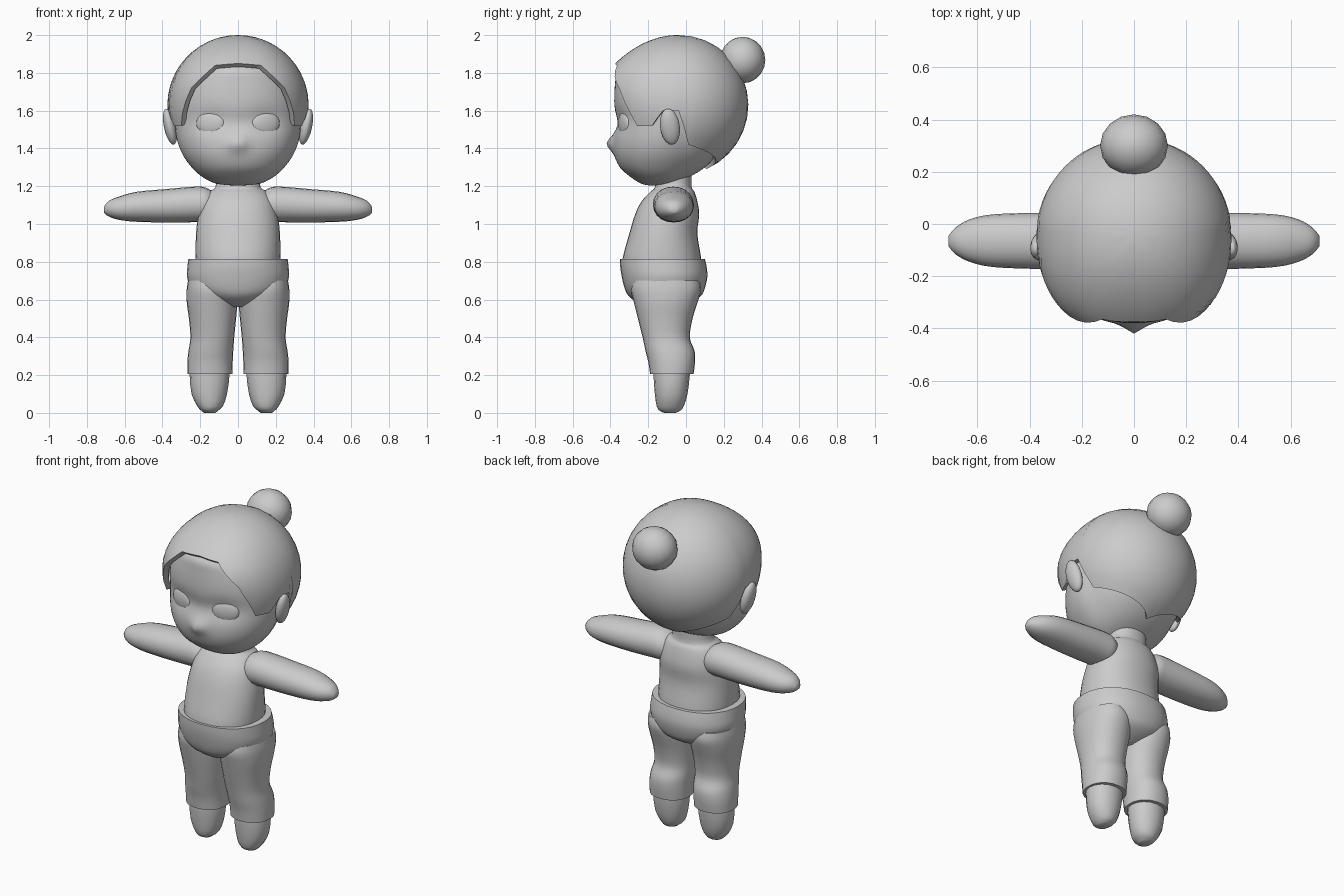
import bpy, bmesh, math
from mathutils import Matrix

if "Cube" in bpy.data.objects:
    bpy.data.objects.remove(bpy.data.objects["Cube"])

grey = bpy.data.materials.new("plain grey")
grey.diffuse_color = (0.6, 0.6, 0.6, 1)
grey.use_nodes = True
grey.node_tree.nodes["Principled BSDF"].inputs["Base Color"].default_value = grey.diffuse_color


def finish(name, bm, angle=50):
    bmesh.ops.recalc_face_normals(bm, faces=bm.faces)
    me = bpy.data.meshes.new(name)
    bm.to_mesh(me)
    bm.free()
    me.materials.append(grey)
    ob = bpy.data.objects.new(name, me)
    bpy.context.collection.objects.link(ob)
    bpy.ops.object.select_all(action='DESELECT')
    ob.select_set(True)
    bpy.context.view_layer.objects.active = ob
    bpy.ops.object.shade_smooth_by_angle(angle=math.radians(angle))
    return ob


def smooth_rows(rows, steps):
    """Catmull-Rom interpolation between cross-section rows."""
    out = []
    for i in range(len(rows) - 1):
        a, b, c, d = (rows[max(i - 1, 0)], rows[i], rows[i + 1],
                      rows[min(i + 2, len(rows) - 1)])
        for k in range(steps):
            t = k / steps
            out.append([0.5 * (2 * q + (r - p) * t + (2 * p - 5 * q + 4 * r - s) * t * t
                               + (3 * q - p - 3 * r + s) * t ** 3)
                        for p, q, r, s in zip(a, b, c, d)])
    return out + [list(rows[-1])]


def loft(name, rows, sides=20, steps=3, power=2.0, place=lambda t, u, v: (u, v, t)):
    """Rows are (along, u min, u max, v min, v max)."""
    bm = bmesh.new()
    rings = []
    for t, u0, u1, v0, v1 in smooth_rows(rows, steps):
        ring = []
        for k in range(sides):
            a = 2 * math.pi * k / sides
            c, s = math.cos(a), math.sin(a)
            u = (u0 + u1) / 2 + (u1 - u0) / 2 * math.copysign(abs(c) ** (2 / power), c)
            v = (v0 + v1) / 2 + (v1 - v0) / 2 * math.copysign(abs(s) ** (2 / power), s)
            ring.append(bm.verts.new(place(t, u, v)))
        rings.append(ring)
    for r, q in zip(rings, rings[1:]):
        for k in range(sides):
            n = (k + 1) % sides
            bm.faces.new((r[k], r[n], q[n], q[k]))
    bm.faces.new(rings[0])
    bm.faces.new(rings[-1])
    return finish(name, bm)


def ball(name, centre, size, turn=(0, 0, 0), sides=20, rings=12):
    bm = bmesh.new()
    bmesh.ops.create_uvsphere(bm, u_segments=sides, v_segments=rings, radius=1)
    m = Matrix.Translation(centre)
    for axis, ang in zip("XYZ", turn):
        m = m @ Matrix.Rotation(math.radians(ang), 4, axis)
    bm.transform(m @ Matrix.Diagonal((*size, 1)))
    return finish(name, bm)


# Head with nose and eye sockets
def face(z, x, y):
    k = min(max((y + 0.12) / 0.14, 0), 1)
    x2 = x * (1 - 0.08 * k * k * (3 - 2 * k))
    if y < -0.15:
        y -= 0.035 * math.exp(-(x / 0.04) ** 2 - ((z - 1.425) / 0.04) ** 2)
        y += 0.02 * math.exp(-((abs(x) - 0.14) / 0.09) ** 2 - ((z - 1.54) / 0.06) ** 2)
        y += 0.012 * math.exp(-(x / 0.06) ** 2 - ((z - 1.53) / 0.05) ** 2)
    return x2, y, z


head = [(1.205, .04, -.20, -.12), (1.215, .12, -.24, -.06), (1.25, .19, -.295, .02),
        (1.30, .245, -.35, .10), (1.37, .295, -.38, .17), (1.45, .325, -.385, .22),
        (1.55, .337, -.375, .25), (1.65, .335, -.38, .25), (1.75, .30, -.375, .20),
        (1.82, .24, -.36, .15), (1.87, .17, -.28, .10), (1.93, .06, -.12, 0)]
loft("head", [(z, -r, r, a, b) for z, r, a, b in head], 64, 4, 2.2, face)

# Hair cap: each column runs from the crown down to a hairline height
HAIRLINE = [(0, 1.85), (20, 1.84), (40, 1.72), (55, 1.52), (70, 1.52),
            (80, 1.60), (90, 1.60), (100, 1.42), (180, 1.29)]


def hairline(deg):
    for (a, za), (b, zb) in zip(HAIRLINE, HAIRLINE[1:]):
        if deg <= b:
            return za + (zb - za) * (deg - a) / (b - a)


def hair_point(phi, theta, scale):
    r, cz = 0.37 * scale, 1.63
    c, s = math.cos(phi), math.sin(phi)
    p = 2 / 2.3 if c > 0 else 1
    z = cz + r * math.cos(theta)
    x = 1.01 * r * math.sin(theta) * math.copysign(abs(s) ** p, s)
    y = -0.04 - r * math.sin(theta) * math.copysign(abs(c) ** p, c)
    y -= 0.045 * max(0, c) * math.exp(-((z - 1.78) / 0.15) ** 2)
    return x, y, z


bm = bmesh.new()
crown = bm.verts.new((0, -0.04, 2.0))
cols, rows = 72, 14
grid = []
for i in range(cols):
    deg = 360 * i / cols
    edge = math.acos((hairline(min(deg, 360 - deg)) - 1.63) / 0.37)
    phi = math.radians(deg)
    col = [bm.verts.new(hair_point(phi, edge * j / rows, 1)) for j in range(1, rows + 1)]
    col.append(bm.verts.new(hair_point(phi, edge, 0.92)))
    grid.append(col)
for i in range(cols):
    a, b = grid[i], grid[(i + 1) % cols]
    bm.faces.new((crown, a[0], b[0]))
    for j in range(rows):
        bm.faces.new((a[j], a[j + 1], b[j + 1], b[j]))
finish("hair_cap", bm)
ball("hair_bun", (0, .30, 1.868), (.13, .12, .123), sides=16, rings=10)

# Torso with neck
torso = [(.76, .22, -.33, .08), (.82, .225, -.335, .08), (.95, .222, -.30, .06),
         (1.05, .21, -.27, .07), (1.12, .19, -.235, .06), (1.17, .155, -.19, .045),
         (1.195, .12, -.165, .03), (1.27, .11, -.16, .03)]
loft("torso", [(z, -r, r, a, b) for z, r, a, b in torso], 32, 3, 2.2)

# Trouser hips
hips = [(.56, .06, -.20, -.03), (.585, .13, -.26, .03), (.62, .20, -.305, .08),
        (.66, .25, -.325, .10), (.72, .27, -.34, .113), (.77, .268, -.348, .11),
        (.815, .263, -.35, .10)]
loft("trouser_hips", [(z, -r, r, a, b) for z, r, a, b in hips], 32, 3, 2.2)

for side, s in (("left", 1), ("right", -1)):
    mirror = lambda t, u, v, s=s: (s * u, v, t)
    # Trouser leg
    loft(side + "_trouser_leg",
         [(.205, .03, .268, -.19, .04), (.27, .028, .268, -.20, .048),
          (.33, .025, .262, -.215, .045), (.40, .02, .252, -.23, .02),
          (.50, .01, .26, -.255, .035), (.58, .004, .271, -.275, .06),
          (.65, .01, .272, -.29, .08), (.70, .04, .265, -.28, .07)],
         24, 3, 2.2, mirror)
    # Foot
    loft(side + "_foot",
         [(0, .12, .18, -.115, -.055), (.012, .105, .195, -.14, -.03),
          (.035, .08, .215, -.155, -.012), (.10, .058, .246, -.165, .008),
          (.20, .045, .256, -.172, .02), (.26, .05, .25, -.17, .02)],
         16, 2, 2.1, mirror)
    # Arm, running out along x
    loft(side + "_arm",
         [(.10, 1.05, 1.15, -.13, 0), (.16, 1.015, 1.188, -.17, .035),
          (.22, 1.01, 1.198, -.175, .04), (.38, 1.008, 1.185, -.172, .042),
          (.54, 1.012, 1.17, -.165, .037), (.63, 1.022, 1.145, -.145, .018),
          (.685, 1.04, 1.122, -.115, -.015), (.71, 1.06, 1.09, -.085, -.045)],
         20, 3, 2.1, lambda t, u, v, s=s: (s * t, v, u))
    # Ear and closed eye bulge
    ball(side + "_ear", (s * .36, -.085, 1.515), (.032, .052, .098), (8, s * 12, 0))
    ball(side + "_eye", (s * .145, -.325, 1.532), (.08, .026, .066), (0, 0, s * 18))
